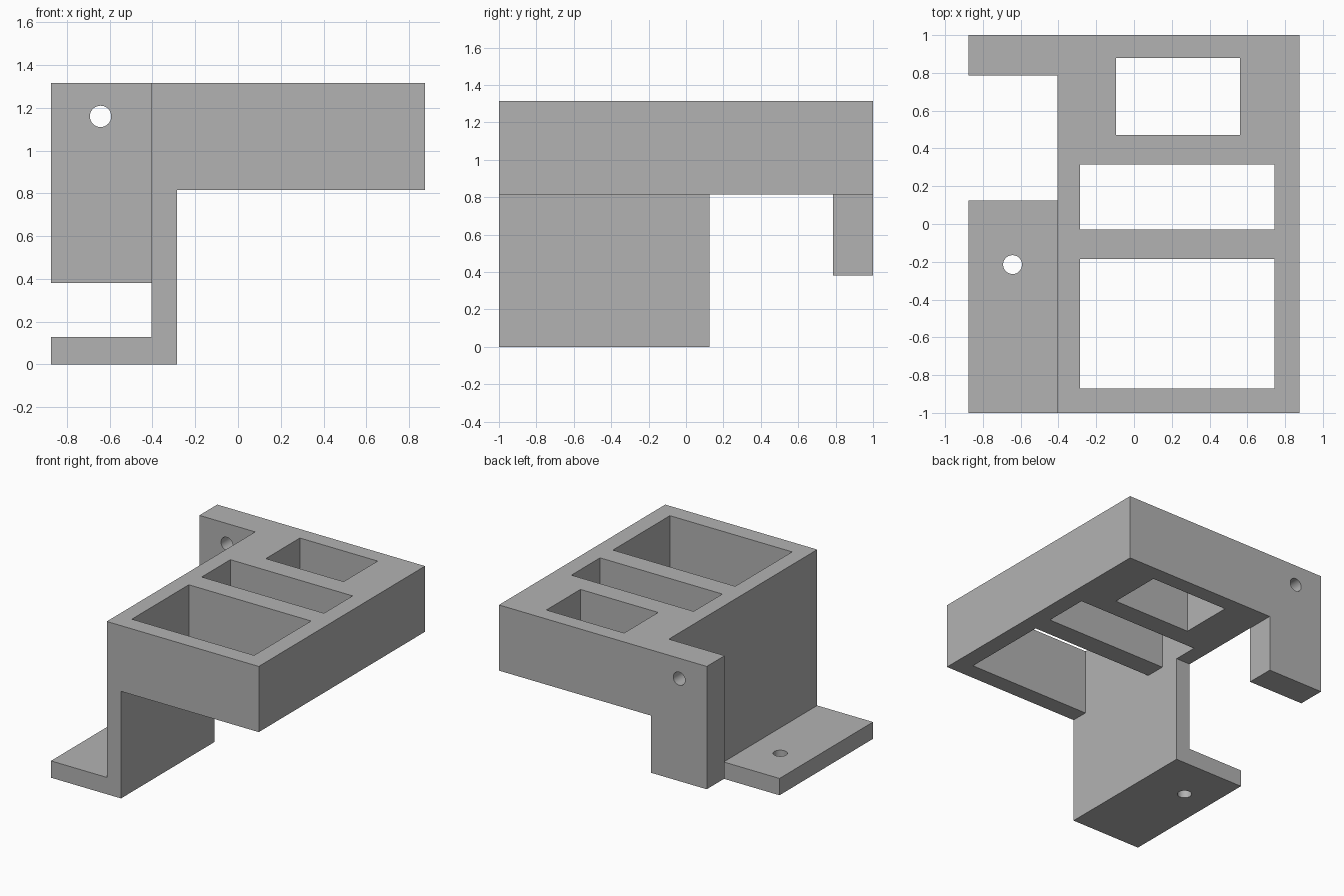
import bpy
import bmesh
from mathutils import Matrix

cube = bpy.data.objects.get("Cube")
if cube:
    bpy.data.objects.remove(cube, do_unlink=True)

GREY = (0.45, 0.45, 0.45, 1)
grey = bpy.data.materials.new("plain grey")
grey.use_nodes = True
grey.diffuse_color = GREY
grey.node_tree.nodes["Principled BSDF"].inputs["Base Color"].default_value = GREY

# Main levels shared by the parts
LEFT, WALL, INNER, RIGHT = -0.875, -0.405, -0.285, 0.875
TRAY, TOP = 0.815, 1.315


def add_object(name, bm):
    bmesh.ops.recalc_face_normals(bm, faces=bm.faces)
    mesh = bpy.data.meshes.new(name)
    bm.to_mesh(mesh)
    bm.free()
    mesh.materials.append(grey)
    obj = bpy.data.objects.new(name, mesh)
    bpy.context.collection.objects.link(obj)
    return obj


def extrude_y(name, profile, y0, y1):
    """Sweep an x-z outline along y."""
    bm = bmesh.new()
    face = bm.faces.new([bm.verts.new((x, y0, z)) for x, z in profile])
    result = bmesh.ops.extrude_face_region(bm, geom=[face])
    verts = [v for v in result["geom"] if isinstance(v, bmesh.types.BMVert)]
    bmesh.ops.translate(bm, verts=verts, vec=(0, y1 - y0, 0))
    return add_object(name, bm)


def box(name, x0, x1, y0, y1, z0, z1):
    return extrude_y(name, [(x0, z0), (x1, z0), (x1, z1), (x0, z1)], y0, y1)


def drill(name, location, axis):
    bm = bmesh.new()
    turn = Matrix.Rotation(1.5707963, 4, "X") if axis == "Y" else Matrix()
    bmesh.ops.create_cone(bm, cap_ends=True, segments=32, radius1=0.05, radius2=0.05,
                          depth=0.5, matrix=Matrix.Translation(location) @ turn)
    return add_object(name, bm)


def combine(target, other, operation):
    mod = target.modifiers.new(other.name, "BOOLEAN")
    mod.solver = "EXACT"
    mod.operation = operation
    mod.object = other
    bpy.context.view_layer.objects.active = target
    bpy.ops.object.modifier_apply(modifier=mod.name)
    bpy.data.objects.remove(other, do_unlink=True)


# Tray with three open pockets
holder = box("holder_bracket", WALL, RIGHT, -1, 1, TRAY, TOP)
pockets = [(INNER, 0.745, -0.87, -0.185),
           (INNER, 0.745, -0.03, 0.315),
           (-0.095, 0.56, 0.47, 0.88)]
for p in pockets:
    combine(holder, box("pocket_cutter", *p, TRAY - 0.1, TOP + 0.1), "DIFFERENCE")

# Upright wall with its foot plate
foot = extrude_y("wall_and_foot", [(LEFT, 0), (INNER, 0), (INNER, TOP), (WALL, TOP),
                                   (WALL, 0.128), (LEFT, 0.128)], -1, 0.125)
combine(foot, drill("foot_drill", (-0.643, -0.215, 0.1), "Z"), "DIFFERENCE")

# Rear mounting tab, lapped into the tray rail
tab = extrude_y("rear_tab", [(LEFT, 0.38), (WALL, 0.38), (WALL, TRAY), (INNER, TRAY),
                             (INNER, TOP), (LEFT, TOP)], 0.785, 1)
combine(tab, drill("tab_drill", (-0.643, 0.9, 1.16), "Y"), "DIFFERENCE")

# Join into one solid
combine(holder, foot, "UNION")
combine(holder, tab, "UNION")

# Smooth hole walls, sharp edges elsewhere
bpy.ops.object.select_all(action="DESELECT")
holder.select_set(True)
bpy.context.view_layer.objects.active = holder
bpy.ops.object.shade_smooth_by_angle()
